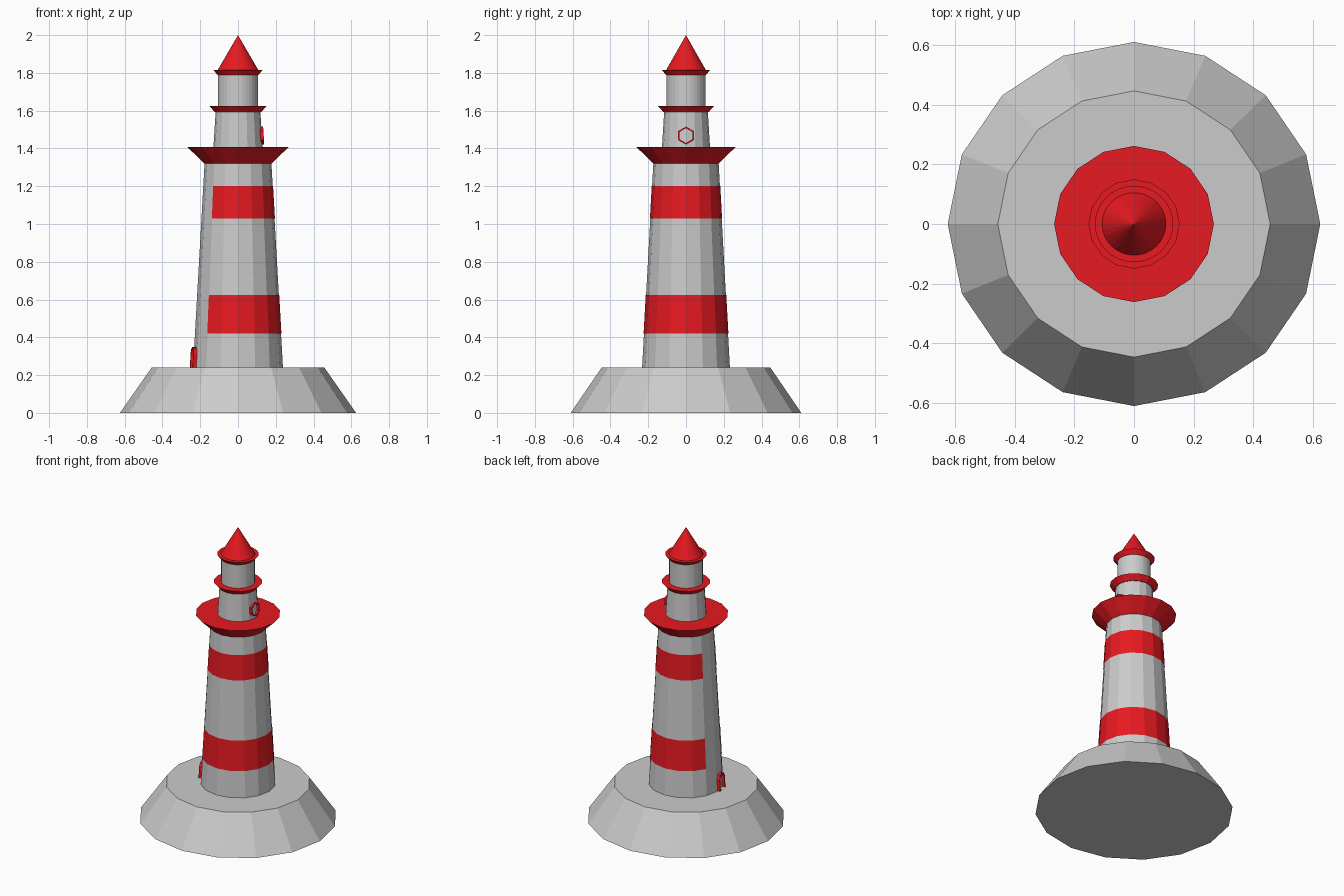
import bpy, bmesh
from math import sin, cos, pi, radians

if "Cube" in bpy.data.objects:
    bpy.data.objects.remove(bpy.data.objects["Cube"])

YS = 0.977  # the plan is slightly squashed in y

red = bpy.data.materials.new("red")
red.diffuse_color = (0.8, 0.01, 0.015, 1)
red.use_nodes = True
red.node_tree.nodes["Principled BSDF"].inputs["Base Color"].default_value = red.diffuse_color


def finish(name, bm, mat=None, fix=True):
    if fix:
        bmesh.ops.recalc_face_normals(bm, faces=bm.faces)
    me = bpy.data.meshes.new(name)
    bm.to_mesh(me)
    bm.free()
    ob = bpy.data.objects.new(name, me)
    bpy.context.collection.objects.link(ob)
    if mat:
        me.materials.append(mat)
    return ob


def frustum(name, r0, z0, r1, z1, n=16, mat=None):
    """Capped tapered prism, r1 = 0 gives a cone."""
    bm = bmesh.new()
    bmesh.ops.create_cone(bm, cap_ends=True, segments=n, radius1=r0, radius2=r1, depth=z1 - z0)
    for v in bm.verts:
        # put a corner on the x axis, whatever the primitive's start angle
        v.co.y *= YS
        v.co.z += (z0 + z1) / 2
    return finish(name, bm, mat)


def band(name, z0, z1):
    """Painted stripe, left open on the three faces above the door."""
    bm = bmesh.new()
    rows = []
    for z in (z0, z1):
        r = tower_r(z) + 0.002
        rows.append([bm.verts.new((r * cos(a), r * sin(a) * YS, z))
                     for a in (radians(225 + 22.5 * i) for i in range(14))])
    for i in range(13):
        bm.faces.new((rows[0][i], rows[0][i + 1], rows[1][i + 1], rows[1][i]))
    return finish(name, bm, red, fix=False)


def frame(name, outer, inner, r, z, azimuth, depth, lean):
    """Hollow frame standing out of the wall; lean follows the wall taper."""
    bm = bmesh.new()
    a = radians(azimuth)
    rings = []
    for pts, d in ((outer, 0), (outer, depth), (inner, depth), (inner, 0)):
        ring = []
        for u, h in pts:
            k = r + d - lean * h
            ring.append(bm.verts.new((k * cos(a) - u * sin(a), k * sin(a) + u * cos(a), z + h)))
        rings.append(ring)
    n = len(outer)
    for k in range(4):
        p, q = rings[k], rings[(k + 1) % 4]
        for i in range(n):
            j = (i + 1) % n
            bm.faces.new((p[i], p[j], q[j], q[i]))
    return finish(name, bm, red)


def tower_r(z):
    return 0.238 + (0.177 - 0.238) * (z - 0.24) / (1.32 - 0.24)


# Rock base and main tower
frustum("base", 0.625, 0, 0.457, 0.24)
frustum("tower", tower_r(0.24), 0.24, tower_r(1.32), 1.32)
band("lower_stripe", 0.42, 0.625)
band("upper_stripe", 1.03, 1.2)

# Gallery, upper tower and lantern
frustum("gallery", 0.177, 1.32, 0.268, 1.407, mat=red)
frustum("upper_tower", 0.13, 1.407, 0.118, 1.6)
frustum("upper_ledge", 0.122, 1.592, 0.153, 1.626, mat=red)
frustum("lantern", 0.106, 1.626, 0.106, 1.79, n=32)
frustum("roof_rim", 0.107, 1.788, 0.131, 1.816, n=32, mat=red)
frustum("roof", 0.107, 1.816, 0, 2.0, n=32, mat=red)

# Hexagonal window frame on the right side
hexa = [(sin(i * pi / 3), cos(i * pi / 3)) for i in range(6)]
frame("window_frame", [(0.048 * u, 0.048 * h) for u, h in hexa],
      [(0.039 * u, 0.039 * h) for u, h in hexa], 0.115, 1.468, 0, 0.021, 0.06)


# Arched door frame on the left side
def arch(w, h):
    return [(-w, 0)] + [(-w * cos(i * pi / 4), h - w * 0.8 + w * 0.8 * sin(i * pi / 4))
                        for i in range(5)] + [(w, 0)]


frame("door_frame", arch(0.04, 0.11), arch(0.032, 0.102), 0.228, 0.24, 191.25, 0.024, 0.056)
